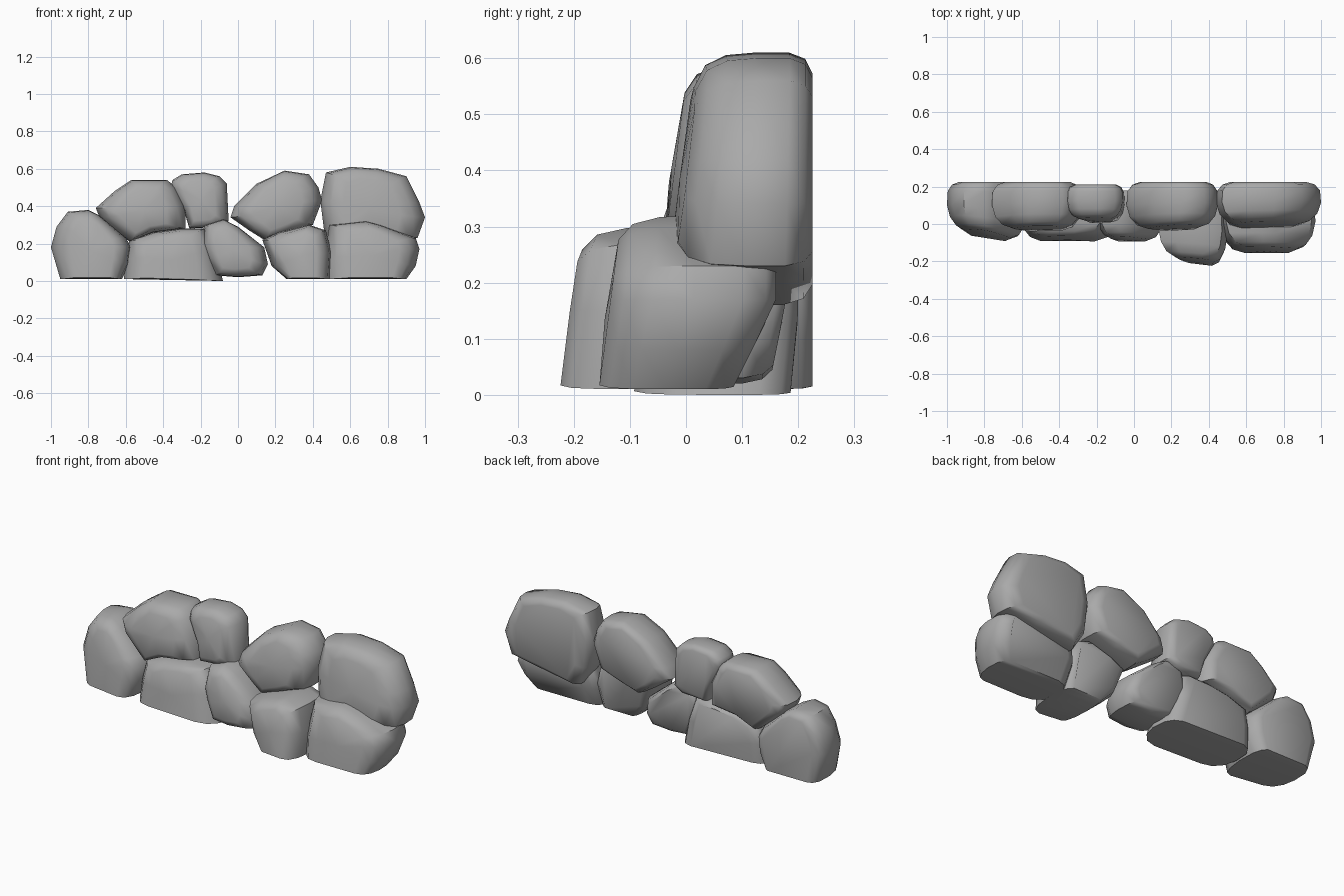
import bpy
import bmesh
import math

cube = bpy.data.objects.get("Cube")
if cube:
    bpy.data.objects.remove(cube, do_unlink=True)

# Single stone colour
stone = bpy.data.materials.new("stone_grey")
stone.use_nodes = True
grey = (0.4, 0.4, 0.4, 1)
stone.diffuse_color = grey
stone.node_tree.nodes["Principled BSDF"].inputs["Base Color"].default_value = grey

# Pillow shape from front to back: (depth fraction, width scale, height scale)
PILLOW = ((0, 0.55, 0.72), (0.08, 0.78, 0.9), (0.25, 0.93, 0.98), (0.5, 1, 1),
          (0.8, 0.98, 1), (0.94, 0.88, 0.95), (1, 0.72, 0.84))
LEAN = 0.13


def rock(name, front, back, skew, rake, *outline):
    """Loft a rounded stone from its front outline; sizes are in hundredths of a unit.
    Skew turns the front sideways, rake pulls the lower back forward."""
    count = len(outline)
    cx = sum(x for x, z in outline) / count
    cz = (min(z for x, z in outline) + max(z for x, z in outline)) / 2
    bm = bmesh.new()
    rings = []
    for depth, wide, high in PILLOW:
        ring = []
        for x, z in outline:
            dx = (x - cx) * wide
            # Ground points stay almost on the ground so the base remains flat
            dz = (z - cz) * (high if z > 1 else 1 - (1 - high) / 6)
            near = front + LEAN * dz + skew * dx
            far = back + rake * min(dz, 0)
            y = near + (far - near) * depth
            ring.append(bm.verts.new([value / 100 for value in (cx + dx, y, cz + dz)]))
        rings.append(ring)
    for near, far in zip(rings, rings[1:]):
        for i in range(count):
            j = (i + 1) % count
            bm.faces.new((near[i], near[j], far[j], far[i]))
    # Flat back and slightly domed front
    bm.faces.new(rings[-1])
    cap = bm.faces.new(rings[0])
    bmesh.ops.recalc_face_normals(bm, faces=bm.faces)
    dome = bmesh.ops.poke(bm, faces=[cap])["verts"][0]
    dome.co.y -= 0.006
    mesh = bpy.data.meshes.new(name)
    bm.to_mesh(mesh)
    bm.free()
    mesh.materials.append(stone)
    obj = bpy.data.objects.new(name, mesh)
    bpy.context.collection.objects.link(obj)
    bpy.ops.object.select_all(action="DESELECT")
    obj.select_set(True)
    bpy.context.view_layer.objects.active = obj
    bpy.ops.object.shade_smooth_by_angle(angle=math.radians(48))


# Lower course, from the model's right to its left
rock("end_stone", -5.5, 22.5, -0.16, 0, (-95, 1), (-100, 18), (-97, 29), (-91, 37),
     (-80, 38), (-74, 35), (-60, 23), (-57, 18), (-58, 9), (-62, 1))
rock("long_base_stone", -7.5, 20, 0, 0.1, (-61, 1), (-60, 12), (-58, 22), (-45, 26),
     (-30, 28), (-17, 28), (-12, 15), (-8, 0))
rock("middle_base_stone", -8, 18, 0, 0.2, (-12, 3), (-17, 12), (-20, 20), (-18, 30),
     (-8, 33), (0, 29), (14, 18), (16, 9), (13, 3), (0, 2))
rock("front_base_stone", -19.5, 12, -0.12, 0.3, (26, 1), (18, 8), (13, 22), (22, 26),
     (38, 30), (47, 27), (50, 15), (49, 1))
rock("corner_base_stone", -13.5, 16, 0, 0.5, (47, 1), (46, 12), (49, 30), (68, 32),
     (76, 30), (95, 23), (97, 17), (95, 8), (90, 1))

# Upper course
rock("upper_end_stone", -2.5, 22.5, 0, 0, (-76, 39), (-66, 48), (-57, 54), (-38, 54),
     (-33, 50), (-28, 40), (-28, 28), (-45, 26), (-58, 21), (-74, 34))
rock("upper_small_stone", 2, 21, 0, 0, (-35, 54), (-30, 57), (-18, 58), (-10, 56),
     (-6, 52), (-5, 32), (-10, 29), (-26, 28), (-29, 38), (-36, 50))
rock("upper_round_stone", -2, 22.5, 0, 0, (-4, 34), (-2, 40), (10, 52), (25, 59),
     (38, 57), (43, 50), (45, 43), (40, 30), (28, 26), (14, 22), (6, 27))
rock("upper_large_stone", -0.5, 22.5, 0.04, 0, (44, 43), (47, 58), (60, 61), (75, 60),
     (90, 56), (97, 42), (100, 34), (96, 23), (78, 20), (53, 16), (46, 27))
